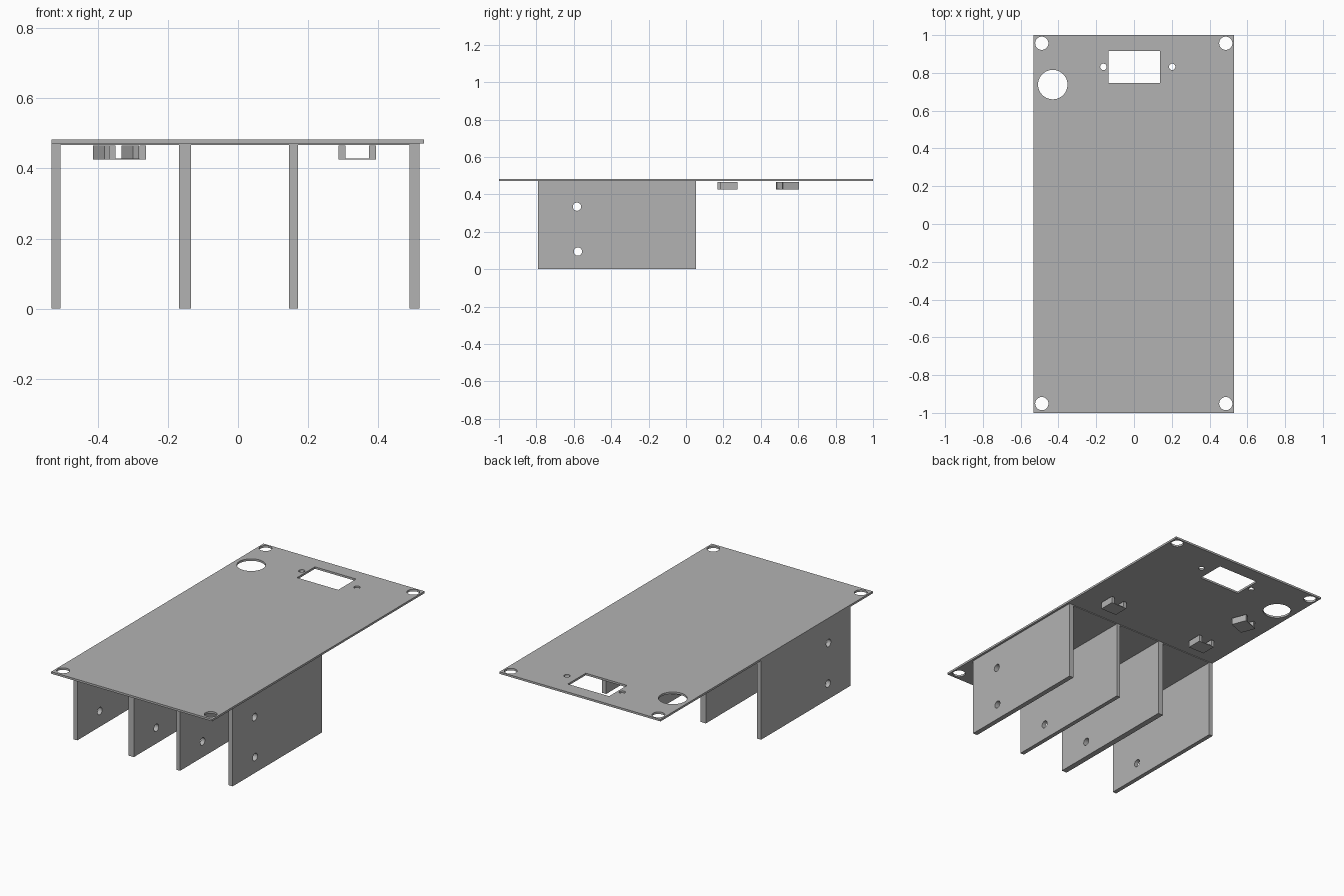
import bpy
import math

if "Cube" in bpy.data.objects:
    bpy.data.objects.remove(bpy.data.objects["Cube"], do_unlink=True)

GREY = (0.45, 0.45, 0.45, 1.0)
grey = bpy.data.materials.new("plain grey")
grey.use_nodes = True
grey.diffuse_color = GREY
grey.node_tree.nodes["Principled BSDF"].inputs["Base Color"].default_value = GREY


def rectangle(x0, x1, y0, y1):
    return [(x0, y0), (x1, y0), (x1, y1), (x0, y1)]


def circle(x, y, radius, sides=40):
    turns = [math.tau * i / sides for i in range(sides)]
    return [(x + radius * math.cos(a), y + radius * math.sin(a)) for a in turns]


def panel(name, outlines, thickness, location=(0, 0, 0), rotation=(0, 0, 0)):
    """Extrude an outline with holes, centred on its own plane."""
    curve = bpy.data.curves.new(name, 'CURVE')
    curve.dimensions = '2D'
    curve.fill_mode = 'BOTH'
    curve.extrude = thickness / 2
    for points in outlines:
        spline = curve.splines.new('POLY')
        spline.points.add(len(points) - 1)
        for point, (x, y) in zip(spline.points, points):
            point.co = (x, y, 0, 1)
        spline.use_cyclic_u = True
    curve.materials.append(grey)
    obj = bpy.data.objects.new(name, curve)
    bpy.context.collection.objects.link(obj)
    obj.location = location
    obj.rotation_euler = rotation
    bpy.ops.object.select_all(action='DESELECT')
    obj.select_set(True)
    bpy.context.view_layer.objects.active = obj
    bpy.ops.object.convert(target='MESH')
    bpy.ops.object.shade_smooth_by_angle(angle=math.radians(30))
    return bpy.context.object


# Top plate with corner holes, a round opening and a socket cutout
plate = [rectangle(-0.532, 0.53, -1, 1)]
plate += [circle(x, y, 0.035) for x in (-0.488, 0.486) for y in (-0.951, 0.957)]
plate += [circle(x, 0.832, 0.017) for x in (-0.162, 0.202)]
plate += [circle(-0.43, 0.738, 0.078), rectangle(-0.134, 0.138, 0.747, 0.916)]
panel("top_plate", plate, 0.012, (0, 0, 0.477))

# Thin backing sheet joining the upright panels
panel("backing_sheet", [rectangle(-0.532, 0.517, -0.79, 0.053)], 0.004, (0, 0, 0.469))

# Upright panels, each with two bolt holes
uprights = [("right_outer_panel", -0.532, -0.507), ("right_inner_panel", -0.168, -0.134),
            ("left_inner_panel", 0.146, 0.171), ("left_outer_panel", 0.489, 0.518)]
for name, x0, x1 in uprights:
    outlines = [rectangle(-0.79, 0.053, 0, 0.469),
                circle(-0.583, 0.334, 0.022), circle(-0.578, 0.094, 0.022)]
    panel(name, outlines, x1 - x0, ((x0 + x1) / 2, 0, 0),
          (math.pi / 2, 0, math.pi / 2))

# Small channel clips under the plate: two walls on a thin floor
HALF, WALL, FLOOR, TOP = 0.053, 0.019, 0.004, 0.04
channel = [(-HALF, 0), (HALF, 0), (HALF, TOP), (HALF - WALL, TOP),
           (HALF - WALL, FLOOR), (WALL - HALF, FLOOR), (WALL - HALF, TOP), (-HALF, TOP)]
clips = [("left_clip", 0.34, 0.229, 0), ("right_clip", -0.315, 0.214, 0),
         ("turned_clip", -0.348, 0.543, 21)]
for name, x, y, angle in clips:
    panel(name, [channel], 0.092, (x, y, 0.425), (math.pi / 2, 0, math.radians(angle)))
